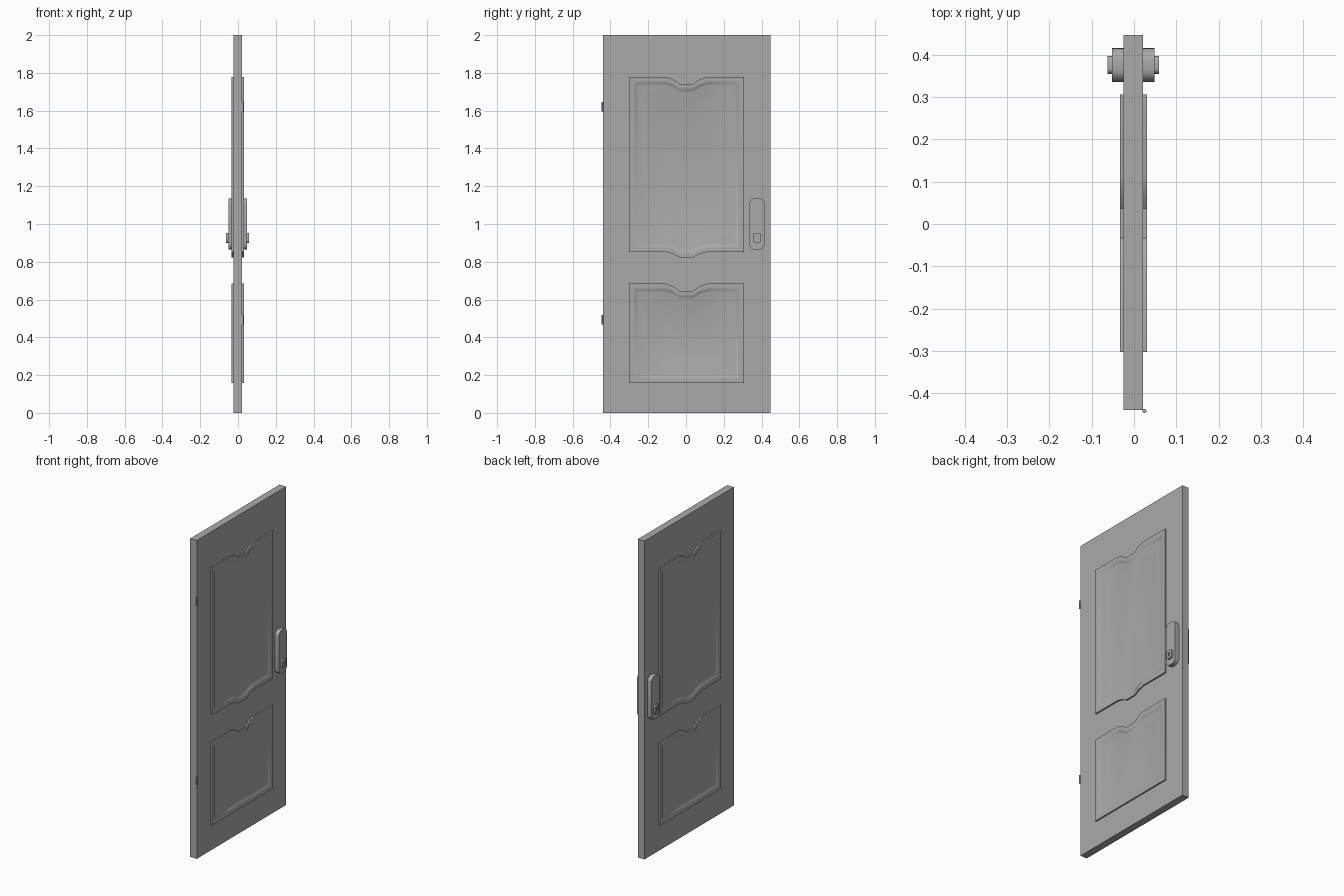
import bpy, bmesh, math

if "Cube" in bpy.data.objects:
    bpy.data.objects.remove(bpy.data.objects["Cube"])

grey = bpy.data.materials.new("plain_grey")
grey.use_nodes = True
grey.diffuse_color = (0.4, 0.4, 0.4, 1)
grey.node_tree.nodes["Principled BSDF"].inputs["Base Color"].default_value = (0.4, 0.4, 0.4, 1)

MID_X = -0.0015      # middle plane of the door leaf
HALF = 0.023         # half the leaf thickness


def loft(name, rings):
    """Bridge matching closed rings of points and cap both ends."""
    bm = bmesh.new()
    loops = [[bm.verts.new(p) for p in ring] for ring in rings]
    for a, b in zip(loops, loops[1:]):
        for i in range(len(a)):
            j = (i + 1) % len(a)
            bm.faces.new((a[i], a[j], b[j], b[i]))
    bm.faces.new(loops[0])
    bm.faces.new(loops[-1])
    bmesh.ops.recalc_face_normals(bm, faces=bm.faces)
    mesh = bpy.data.meshes.new(name)
    bm.to_mesh(mesh)
    bm.free()
    mesh.materials.append(grey)
    obj = bpy.data.objects.new(name, mesh)
    bpy.context.collection.objects.link(obj)
    return obj


def smooth(obj, angle):
    bpy.ops.object.select_all(action='DESELECT')
    obj.select_set(True)
    bpy.context.view_layer.objects.active = obj
    bpy.ops.object.shade_smooth_by_angle(angle=math.radians(angle))


def panel_ring(x, inset, bottom, top, bottom_dip):
    """Rectangle whose top (and maybe bottom) dips in the middle."""
    wave = [(-0.11, 0), (-0.07, 0.35), (-0.035, 1), (0.035, 1), (0.07, 0.35), (0.11, 0)]
    side = 0.304 - inset
    edge = [(-side, 0)] + wave + [(side, 0)]
    upper = [(x, y + 0.002, top - inset - 0.038 * d) for y, d in edge]
    lower = [(x, y + 0.002, bottom + inset - bottom_dip * d) for y, d in reversed(edge)]
    return upper + lower


def round_rect(x, y, z, width, height, radius):
    """Rounded rectangle facing along x."""
    points = []
    for corner in range(4):
        for step in range(6):
            a = math.radians(90 * corner + 18 * step)
            sy = 1 if corner in (0, 3) else -1
            sz = 1 if corner < 2 else -1
            points.append((x, y + sy * (width / 2 - radius) + radius * math.cos(a),
                           z + sz * (height / 2 - radius) + radius * math.sin(a)))
    return points


# Door leaf
bpy.ops.mesh.primitive_cube_add(size=1, location=(MID_X, 0.0035, 1))
leaf = bpy.context.object
leaf.name = "door_leaf"
leaf.scale = (2 * HALF, 0.887, 2)
leaf.data.materials.append(grey)

# Moulded panels: raised rim, step down, then a sunken field, on both faces
profile = [(0.1, -0.005), (0.078, 0.0), (0.046, 0.001), (0.036, 0.003),
           (0.028, 0.008), (0.02, 0.009), (0.0, 0.009)]
for name, shape in (("upper", (0.852, 1.779, 0.029)), ("lower", (0.159, 0.684, 0.0))):
    rings = [panel_ring(MID_X + HALF + h, i, *shape) for i, h in profile]
    rings += [panel_ring(MID_X - HALF - h, i, *shape) for i, h in reversed(profile)]
    smooth(loft(name + "_panel", rings), 25)

    cutter = loft(name + "_panel_cutter",
                  [panel_ring(x, 0.01, *shape) for x in (-0.1, 0.1)])
    cutter.hide_render = True
    cutter.hide_set(True)
    cut = leaf.modifiers.new(name + "_opening", 'BOOLEAN')
    cut.object = cutter
    cut.solver = 'EXACT'

# Lock plates and lock cylinders with key slots, on both faces
for name, s in (("left", 1), ("right", -1)):
    def at(h):
        return MID_X + s * h

    plate = loft(name + "_lock_plate",
                 [round_rect(at(h), 0.376, 1.0, 0.08, 0.272, 0.03)
                  for h in (HALF - 0.002, 0.05)])
    smooth(plate, 30)
    lock = loft(name + "_lock_cylinder", [
        round_rect(at(0.048), 0.376, 0.927, 0.042, 0.053, 0.012),
        round_rect(at(0.061), 0.376, 0.927, 0.042, 0.053, 0.012),
        round_rect(at(0.061), 0.376, 0.927, 0.011, 0.026, 0.003),
        round_rect(at(0.055), 0.376, 0.927, 0.011, 0.026, 0.003)])
    smooth(lock, 30)

# Hinge barrels
for name, z in (("upper", 1.62), ("lower", 0.494)):
    bpy.ops.mesh.primitive_cylinder_add(vertices=12, radius=0.005, depth=0.05,
                                        location=(0.025, -0.442, z))
    hinge = bpy.context.object
    hinge.name = name + "_hinge"
    hinge.data.materials.append(grey)
    smooth(hinge, 40)
